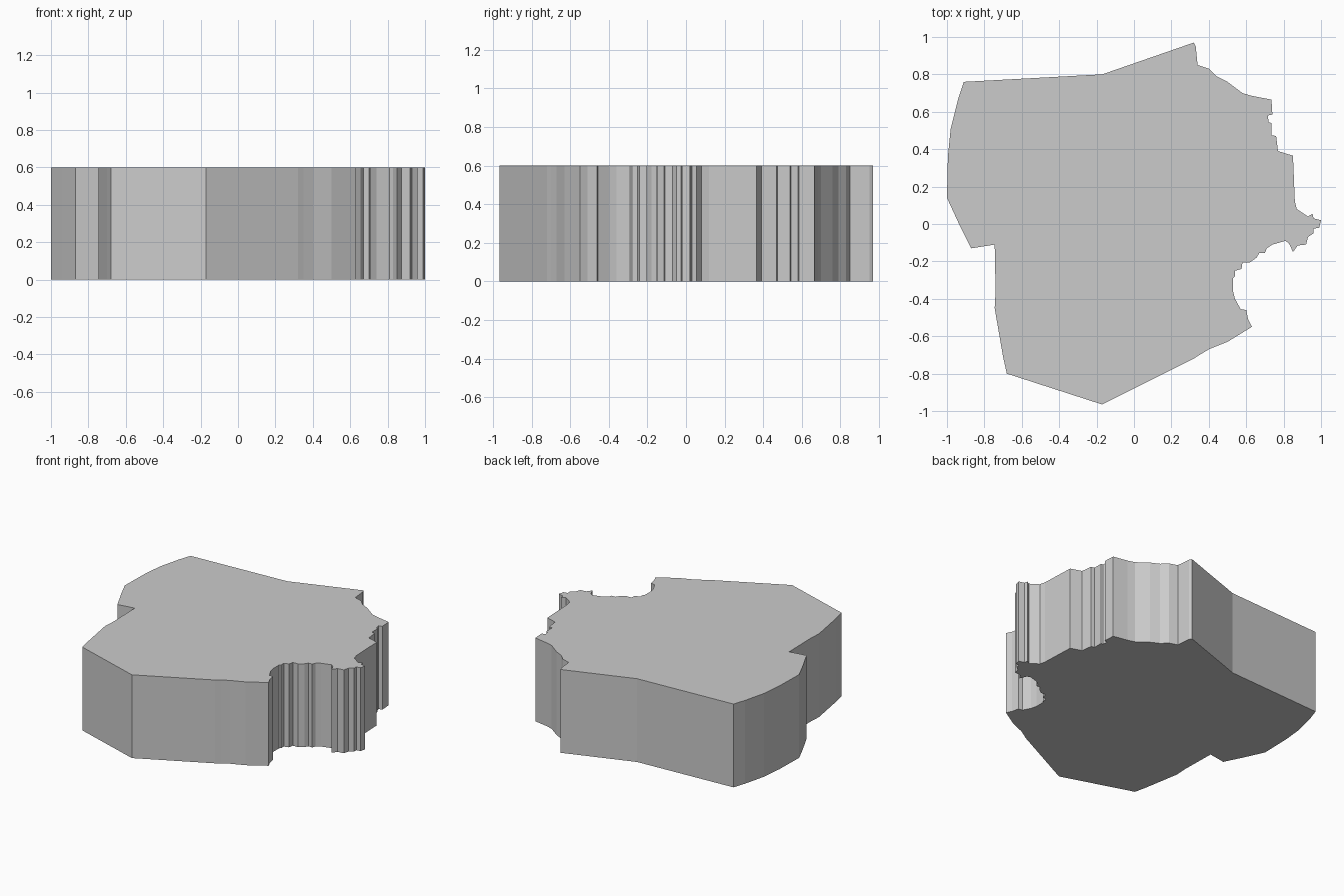
import bpy, bmesh

HEIGHT = 0.6

# Outline seen from above, clockwise, one run per side
north = [(-0.91, 0.76), (-0.17, 0.80), (0.32, 0.97), (0.33, 0.95), (0.34, 0.85),
         (0.40, 0.83), (0.44, 0.79), (0.50, 0.76), (0.58, 0.70), (0.63, 0.685), (0.735, 0.665)]
east = [(0.74, 0.585), (0.715, 0.58), (0.72, 0.545), (0.735, 0.54), (0.735, 0.475),
        (0.76, 0.47), (0.77, 0.39), (0.85, 0.365), (0.86, 0.12), (0.87, 0.08), (0.93, 0.04),
        (0.955, 0.055), (0.96, 0.03), (1.0, 0.02), (0.99, -0.02), (0.96, -0.025),
        (0.96, -0.05), (0.93, -0.07), (0.92, -0.11), (0.875, -0.115)]
cove = [(0.85, -0.15), (0.83, -0.105), (0.81, -0.09), (0.74, -0.11), (0.71, -0.13),
        (0.70, -0.155), (0.67, -0.155), (0.655, -0.18), (0.62, -0.205), (0.58, -0.205),
        (0.575, -0.24), (0.54, -0.25), (0.54, -0.28), (0.53, -0.29), (0.53, -0.36),
        (0.54, -0.40), (0.57, -0.455), (0.60, -0.46), (0.61, -0.51), (0.63, -0.55)]
south = [(0.50, -0.63), (0.40, -0.67), (0.35, -0.70), (0.32, -0.72), (-0.17, -0.965),
         (-0.68, -0.80), (-0.70, -0.71)]
west = [(-0.745, -0.45), (-0.74, -0.36), (-0.745, -0.11), (-0.87, -0.13), (-0.94, 0.01),
        (-1.0, 0.14), (-0.995, 0.36), (-0.98, 0.51), (-0.94, 0.67)]

# Region slab: outline face extruded straight up
bm = bmesh.new()
base = bm.faces.new([bm.verts.new((x, y, 0)) for x, y in north + east + cove + south + west])
top = bmesh.ops.extrude_face_region(bm, geom=[base], use_keep_orig=True)
bmesh.ops.translate(bm, vec=(0, 0, HEIGHT),
                    verts=[v for v in top["geom"] if isinstance(v, bmesh.types.BMVert)])
bmesh.ops.recalc_face_normals(bm, faces=bm.faces)
mesh = bpy.data.meshes.new("region_slab")
bm.to_mesh(mesh)
bm.free()
bpy.context.collection.objects.link(bpy.data.objects.new("region_slab", mesh))
